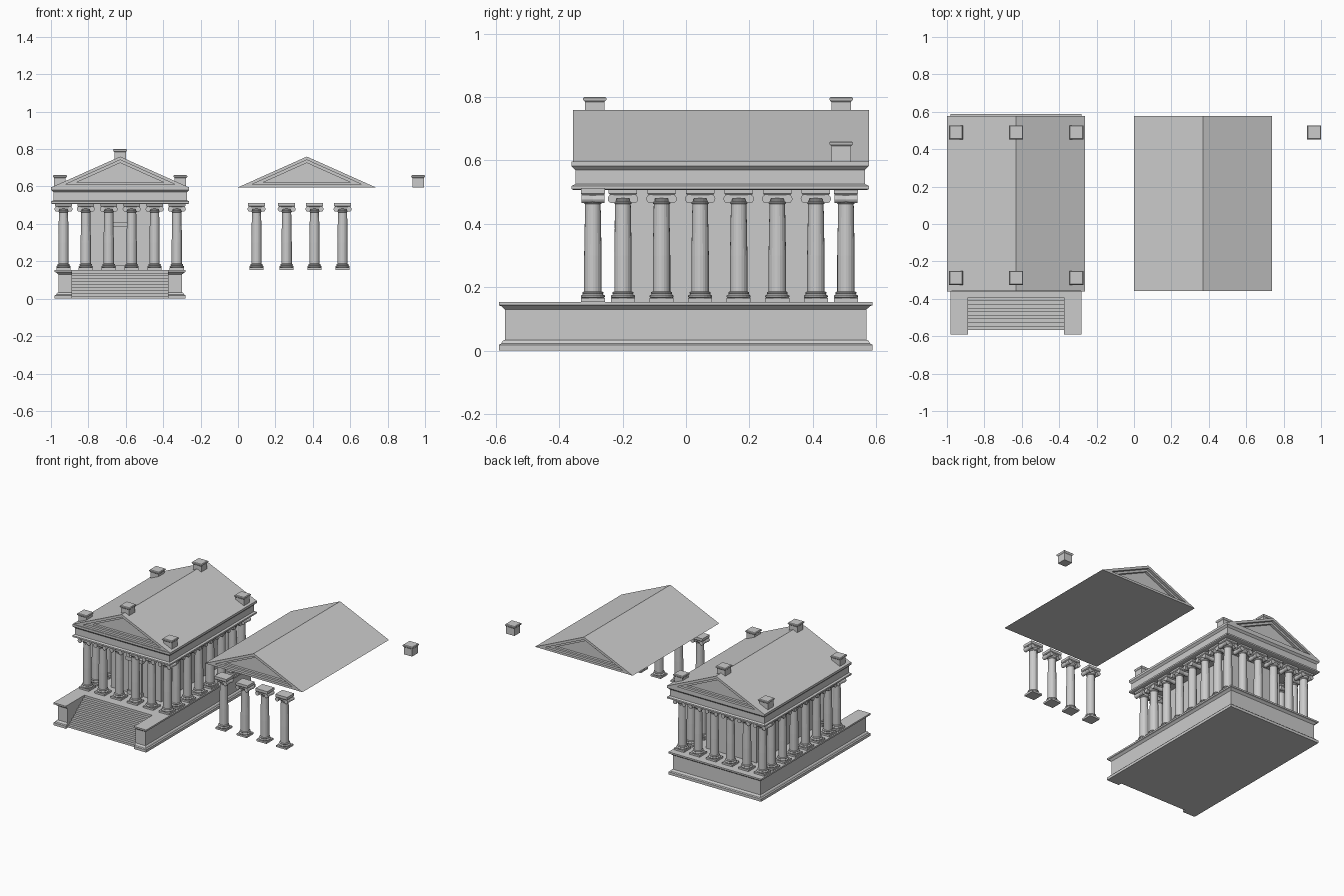
import bpy, bmesh, math
from mathutils import Matrix, Vector

if "Cube" in bpy.data.objects:
    bpy.data.objects.remove(bpy.data.objects["Cube"])

CX = -0.63          # temple centre line
ROOF_X = 0.368      # detached roof centre line
Y0, Y1 = -0.357, 0.577


def finish(name, bm, loc=(0, 0, 0)):
    bmesh.ops.recalc_face_normals(bm, faces=bm.faces)
    me = bpy.data.meshes.new(name)
    bm.to_mesh(me)
    bm.free()
    return place(name, me, loc)


def place(name, me, loc, rot=0):
    ob = bpy.data.objects.new(name, me)
    ob.location = loc
    ob.rotation_euler.z = rot
    bpy.context.collection.objects.link(ob)
    return ob


def loft(bm, rings, cap=True):
    """Skin a list of equal-length closed rings."""
    vs = [[bm.verts.new(p) for p in r] for r in rings]
    n = len(vs[0])
    for a, b in zip(vs, vs[1:]):
        for i in range(n):
            j = (i + 1) % n
            bm.faces.new((a[i], a[j], b[j], b[i]))
    if cap:
        bm.faces.new(vs[0])
        bm.faces.new(vs[-1])


def rect(hx, y0, y1, z):
    return [(-hx, y0, z), (hx, y0, z), (hx, y1, z), (-hx, y1, z)]


def circle(r, z, n=20):
    return [(r * math.cos(i * math.tau / n), r * math.sin(i * math.tau / n), z) for i in range(n)]


def box(bm, hx, y0, y1, z0, z1):
    loft(bm, [rect(hx, y0, y1, z0), rect(hx, y0, y1, z1)])


# Podium: moulded U-shaped outline with a notch for the stairs
def podium_ring(d, z):
    a, b, f, c, n = 0.35 - d, 0.589 - d, -0.591 + d, 0.257, -0.375
    return [(-a, b, z), (-a, f, z), (-c, f, z), (-c, n, z),
            (c, n, z), (c, f, z), (a, f, z), (a, b, z)]


bm = bmesh.new()
loft(bm, [podium_ring(d, z) for d, z in
          [(0, 0), (0, 0.018), (0.008, 0.022), (0.012, 0.03), (0.019, 0.034),
           (0.019, 0.13), (0.008, 0.14), (0, 0.143), (0, 0.154)]])
finish("podium", bm, (CX, 0, 0))

# Stairs: stepped profile extruded across the notch
steps, ys, ye = 10, -0.567, -0.373
pts = [(ye, 0)]
for i in range(steps):
    y = ys + (ye - ys) * i / steps
    pts += [(y, 0.154 * i / steps), (y, 0.154 * (i + 1) / steps)]
pts.append((ye, 0.154))
bm = bmesh.new()
loft(bm, [[(x, y, z) for y, z in pts] for x in (-0.257, 0.257)])
finish("stairs", bm, (CX, 0, 0))

# Inner chamber with door
bm = bmesh.new()
box(bm, 0.19, -0.2, 0.41, 0.154, 0.515)
finish("chamber_walls", bm, (CX, 0, 0))
bm = bmesh.new()
box(bm, 0.05, -0.212, -0.19, 0.154, 0.385)
box(bm, 0.062, -0.226, -0.19, 0.385, 0.41)
box(bm, 0.055, -0.222, -0.19, 0.154, 0.178)
finish("door", bm, (CX, 0, 0))

# Column with scroll capital, scrolls facing front and back
bm = bmesh.new()
box(bm, 0.038, -0.038, 0.038, 0.154, 0.166)
loft(bm, [circle(r, z) for r, z in
          [(0.035, 0.166), (0.038, 0.169), (0.038, 0.173), (0.034, 0.176), (0.031, 0.178),
           (0.033, 0.18), (0.033, 0.184), (0.0275, 0.187), (0.0275, 0.3), (0.0245, 0.462),
           (0.0275, 0.464), (0.0275, 0.468), (0.025, 0.47), (0.034, 0.482)]])
box(bm, 0.038, -0.032, 0.032, 0.48, 0.492)
loft(bm, [rect(0.041, -0.034, 0.034, 0.491), rect(0.045, -0.038, 0.038, 0.496),
          rect(0.045, -0.038, 0.038, 0.513)])
for s in (-1, 1):
    m = Matrix.Translation((s * 0.034, 0, 0.479)) @ Matrix.Rotation(math.pi / 2, 4, 'X')
    prof = [(0.014, -0.036), (0.014, -0.026), (0.011, 0), (0.014, 0.026), (0.014, 0.036)]
    loft(bm, [[m @ Vector(p) for p in circle(r, z, 14)] for r, z in prof])
first = finish("front_column", bm, (CX - 0.303, -0.294, 0))
col = first.data
row = [-0.303, -0.184, -0.0613, 0.0613, 0.184, 0.303]
for x in row[1:]:
    place("front_column", col, (CX + x, -0.294, 0))
for x in row:
    place("back_column", col, (CX + x, 0.505, 0))
for i in range(6):
    for s in (-1, 1):
        place("side_column", col, (CX + s * 0.303, -0.199 + 0.1218 * i, 0), math.pi / 2)
for x in (0.099, 0.26, 0.409, 0.559):
    place("loose_column", col, (x, -0.294, 0))

# Entablature: moulded slab, resting on the columns
bm = bmesh.new()
loft(bm, [rect(0.369 - d, Y0 - 0.004 + d, Y1 - d, z) for d, z in
          [(0.006, 0.507), (0, 0.51), (0, 0.52), (0.012, 0.526), (0.012, 0.57),
           (0.004, 0.578), (0, 0.582), (0, 0.597)]])
finish("entablature", bm, (CX, 0, 0))


# Gabled roof with stepped, recessed pediments at both ends
def tri(base, apex, y):
    h = (apex - base) * 0.369 / 0.165
    return [(-h, y, base), (h, y, base), (0, y, apex)]


recess = [(0.622, 0.726, 0.035), (0.622, 0.726, 0.018), (0.61, 0.742, 0.018),
          (0.61, 0.742, 0.0), (0.595, 0.76, 0.0)]
bm = bmesh.new()
loft(bm, [tri(b, a, Y0 + d) for b, a, d in recess] +
     [tri(b, a, Y1 - d) for b, a, d in reversed(recess)])
roof = finish("roof", bm, (CX, 0, 0))
place("loose_roof", roof.data, (ROOF_X, 0, 0))

# Roof ornament blocks at the corners and on the ridge
bm = bmesh.new()
loft(bm, [rect(h, -h, h, z) for h, z in
          [(0.031, 0), (0.031, 0.05), (0.036, 0.055), (0.037, 0.058),
           (0.037, 0.062), (0.033, 0.066)]])
block = finish("loose_ornament", bm, (0.963, 0.49, 0.595)).data
for y in (-0.288, 0.49):
    for x, z in ((-0.322, 0.595), (0, 0.735), (0.322, 0.595)):
        place("roof_ornament", block, (CX + x, y, z))
